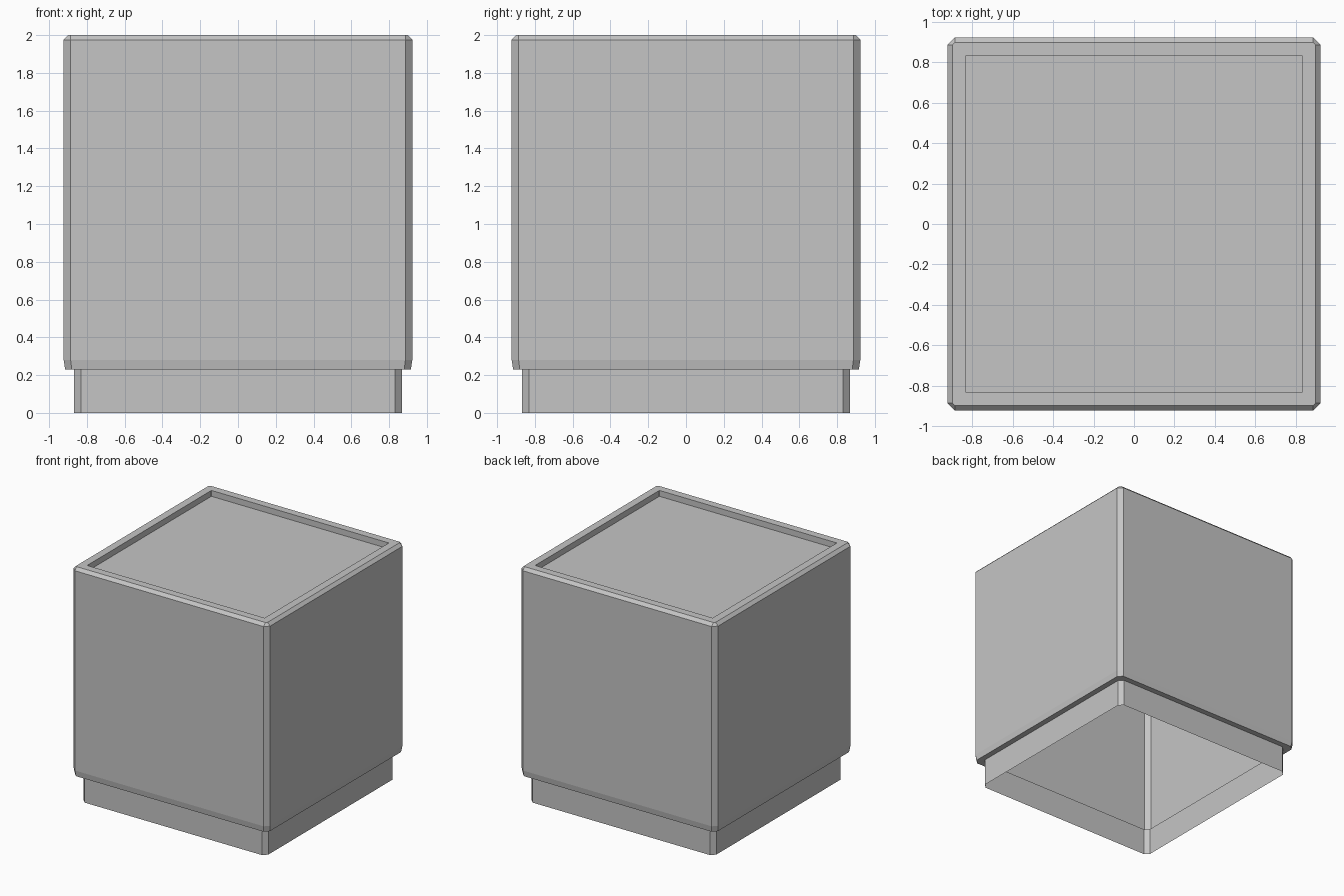
import bpy
import bmesh

default = bpy.data.objects.get("Cube")
if default:
    bpy.data.objects.remove(default, do_unlink=True)

# Single flat grey
GREY = (0.56, 0.56, 0.56, 1.0)
grey = bpy.data.materials.new("plain_grey")
grey.use_nodes = True
grey.diffuse_color = GREY
grey.node_tree.nodes["Principled BSDF"].inputs["Base Color"].default_value = GREY


def square_ring(bm, half, cut, z):
    """Square outline with cut corners, counter-clockwise from above."""
    inner = half - cut
    corner = [(half, inner), (inner, half)]
    points = []
    for _ in range(4):
        points += corner
        corner = [(-y, x) for x, y in corner]
    return [bm.verts.new((x, y, z)) for x, y in points]


def stacked_shell(name, profile, closed_end=False):
    """Skin a thin shell through a list of (half width, corner cut, height)."""
    bm = bmesh.new()
    rings = [square_ring(bm, *level) for level in profile]
    for low, high in zip(rings, rings[1:]):
        for i in range(len(low)):
            j = (i + 1) % len(low)
            bm.faces.new((low[i], low[j], high[j], high[i]))
    if closed_end:
        bm.faces.new(rings[-1])
    mesh = bpy.data.meshes.new(name)
    bm.to_mesh(mesh)
    bm.free()
    mesh.materials.append(grey)
    obj = bpy.data.objects.new(name, mesh)
    bpy.context.collection.objects.link(obj)
    return obj


# Plinth: open, hollow skirt under the body
stacked_shell("plinth", [(0.867, 0.035, 0), (0.867, 0.035, 0.23)])

# Body: underside ledge, tapered foot, walls, chamfered rim, recessed top panel
stacked_shell("body", [
    (0.867, 0.035, 0.23),
    (0.915, 0.035, 0.23),
    (0.923, 0.037, 0.28),
    (0.923, 0.037, 1.975),
    (0.898, 0.012, 2.0),
    (0.833, 0.003, 2.0),
    (0.833, 0.003, 1.95),
], closed_end=True)
